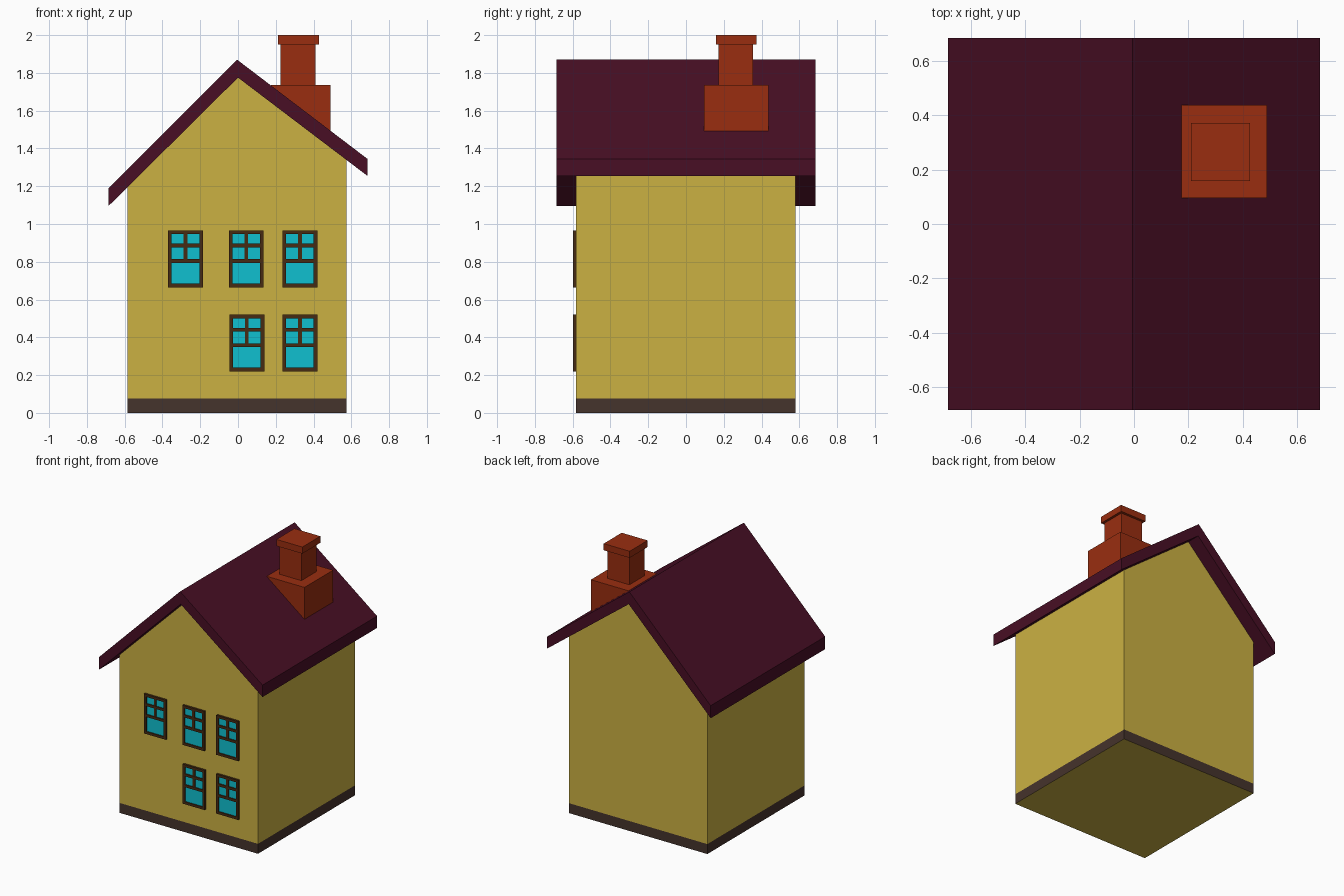
import bpy, bmesh
from mathutils import Vector

if "Cube" in bpy.data.objects:
    bpy.data.objects.remove(bpy.data.objects["Cube"])


def material(name, r, g, b):
    m = bpy.data.materials.new(name)
    m.diffuse_color = (r, g, b, 1)
    m.use_nodes = True
    m.node_tree.nodes["Principled BSDF"].inputs["Base Color"].default_value = m.diffuse_color
    return m


YELLOW = material("wall yellow", 0.60, 0.44, 0.055)
PLINTH = material("plinth brown", 0.060, 0.033, 0.025)
ROOF = material("roof maroon", 0.065, 0.0045, 0.018)
BRICK = material("chimney red", 0.32, 0.027, 0.005)
FRAME = material("window frame brown", 0.062, 0.024, 0.006)
GLASS = material("window glass cyan", 0.005, 0.53, 0.63)


def finish(name, bm, *mats):
    bmesh.ops.recalc_face_normals(bm, faces=bm.faces)
    me = bpy.data.meshes.new(name)
    bm.to_mesh(me)
    bm.free()
    for m in mats:
        me.materials.append(m)
    ob = bpy.data.objects.new(name, me)
    bpy.context.collection.objects.link(ob)
    return ob


def extrude(bm, profile, y0, y1):
    """Solid from an x-z outline, running from y0 to y1."""
    f = bm.faces.new([bm.verts.new((x, y0, z)) for x, z in profile])
    r = bmesh.ops.extrude_face_region(bm, geom=[f])
    new = [v for v in r["geom"] if isinstance(v, bmesh.types.BMVert)]
    bmesh.ops.translate(bm, verts=new, vec=(0, y1 - y0, 0))
    # extrusion can drop the starting cap; restore it if so
    if not any(all(abs(v.co.y - y0) < 1e-6 for v in g.verts) for g in bm.faces):
        start = [v for v in bm.verts if abs(v.co.y - y0) < 1e-6]
        bmesh.ops.contextual_create(bm, geom=start)


def box(bm, x0, x1, y0, y1, z0, z1):
    r = bmesh.ops.create_cube(bm, size=1)
    for v in r["verts"]:
        v.co = Vector(((x0 + x1) / 2 + v.co.x * (x1 - x0),
                       (y0 + y1) / 2 + v.co.y * (y1 - y0),
                       (z0 + z1) / 2 + v.co.z * (z1 - z0)))


# House body, with the plinth band cut into its lower edge
bm = bmesh.new()
extrude(bm, [(-0.585, 0), (0.575, 0), (0.575, 1.343), (0, 1.779), (-0.585, 1.198)],
        -0.582, 0.58)
bmesh.ops.bisect_plane(bm, geom=bm.verts[:] + bm.edges[:] + bm.faces[:],
                       plane_co=(0, 0, 0.075), plane_no=(0, 0, 1))
bm.normal_update()
for f in bm.faces:
    low = f.calc_center_median().z < 0.075
    f.material_index = 1 if low and abs(f.normal.z) < 0.5 else 0
finish("house_walls", bm, YELLOW, PLINTH)

# Uneven gable roof
bm = bmesh.new()
extrude(bm, [(-0.686, 1.19), (-0.686, 1.095), (0, 1.775), (0.685, 1.255),
             (0.685, 1.345), (-0.005, 1.87)], -0.685, 0.685)
finish("roof", bm, ROOF)

# Chimney: wedge base on the right slope, stack and cap
bm = bmesh.new()
extrude(bm, [(0.175, 1.735), (0.175, 1.70), (0.49, 1.46), (0.49, 1.735)], 0.095, 0.438)
finish("chimney_base", bm, BRICK)
bm = bmesh.new()
box(bm, 0.226, 0.41, 0.173, 0.354, 1.73, 1.95)
finish("chimney_stack", bm, BRICK)
bm = bmesh.new()
box(bm, 0.211, 0.428, 0.158, 0.373, 1.95, 2.0)
finish("chimney_cap", bm, BRICK)


# Sash windows: border and glazing bars over a thin glass plate
def window(name, cx, top):
    w, h, t, front, back = 0.092, 0.30, 0.019, -0.598, -0.58
    bottom = top - h
    bm = bmesh.new()
    for s in (-1, 1):
        a, b = sorted((cx + s * w, cx + s * (w - t)))
        box(bm, a, b, front, back, bottom, top)
    for zc in (top - t / 2, top - 0.079, top - 0.161, bottom + t / 2):
        box(bm, cx - w + t, cx + w - t, front, back, zc - t / 2, zc + t / 2)
    box(bm, cx - 0.0095, cx + 0.0095, front + 0.001, back, top - 0.161, top - 0.005)
    finish(name + "_frame", bm, FRAME)
    bm = bmesh.new()
    box(bm, cx - w + 0.01, cx + w - 0.01, -0.590, -0.581, bottom + 0.01, top - 0.01)
    finish(name + "_glass", bm, GLASS)


for i, cx in enumerate((-0.278, 0.044, 0.328)):
    window(f"upper_window_{i + 1}", cx, 0.965)
for i, cx in enumerate((0.047, 0.328)):
    window(f"lower_window_{i + 1}", cx, 0.52)
